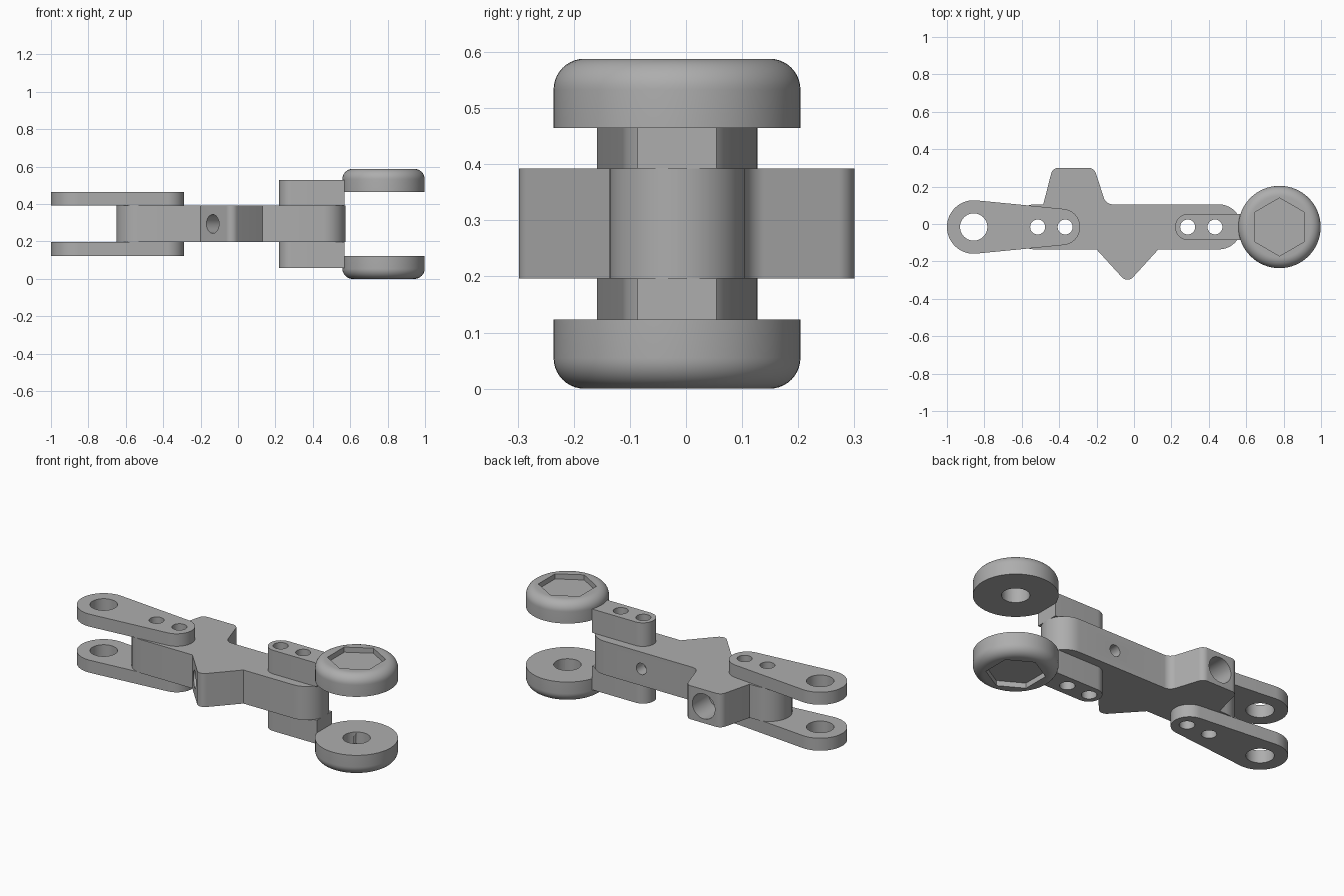
import bpy, bmesh, math
from mathutils import Vector, Matrix

cube = bpy.data.objects.get("Cube")
if cube:
    bpy.data.objects.remove(cube, do_unlink=True)

HEIGHT, MID_Y = 0.588, -0.016
BODY_LOW, BODY_HIGH = 0.196, 0.392
HOLE, BORE = 0.04, 0.073

steel = bpy.data.materials.new("grey_steel")
steel.use_nodes = True
grey = (0.42, 0.42, 0.42, 1)
steel.diffuse_color = grey
steel.node_tree.nodes["Principled BSDF"].inputs["Base Color"].default_value = grey


def make_object(name, bm):
    bmesh.ops.recalc_face_normals(bm, faces=bm.faces)
    mesh = bpy.data.meshes.new(name)
    bm.to_mesh(mesh)
    bm.free()
    mesh.materials.append(steel)
    obj = bpy.data.objects.new(name, mesh)
    bpy.context.collection.objects.link(obj)
    return obj


def select_only(obj):
    bpy.ops.object.select_all(action='DESELECT')
    obj.select_set(True)
    bpy.context.view_layer.objects.active = obj


def smooth(obj):
    select_only(obj)
    bpy.ops.object.shade_smooth_by_angle(angle=math.radians(30))


def prism(name, outline, low, high):
    bm = bmesh.new()
    face = bm.faces.new([bm.verts.new((x, y, low)) for x, y in outline])
    top = bmesh.ops.extrude_face_region(bm, geom=[face])["geom"]
    verts = [v for v in top if isinstance(v, bmesh.types.BMVert)]
    bmesh.ops.translate(bm, verts=verts, vec=(0, 0, high - low))
    return make_object(name, bm)


def arc(x, y, r, start, end, steps=24):
    angles = [start + (end - start) * i / steps for i in range(steps + 1)]
    return [(x + r * math.cos(a), y + r * math.sin(a)) for a in angles]


def rounded(corners, steps=10):
    """Outline from (x, y, radius) corners, each rounded by its own radius."""
    outline = []
    for i, (x, y, r) in enumerate(corners):
        p = Vector((x, y))
        a = (Vector(corners[i - 1][:2]) - p).normalized()
        b = (Vector(corners[(i + 1) % len(corners)][:2]) - p).normalized()
        if r == 0:
            outline.append((x, y))
            continue
        half = a.angle(b) / 2
        centre = p + (a + b).normalized() * (r / math.sin(half))
        tangent = r / math.tan(half)
        u, v = p + a * tangent - centre, p + b * tangent - centre
        turn = u.angle(v)
        for k in range(steps + 1):
            t = k / steps
            q = (u * math.sin((1 - t) * turn) + v * math.sin(t * turn)) / math.sin(turn)
            outline.append(tuple(centre + q))
    return outline


def drill(obj, at, direction, radius, length, sides=40):
    """Cut a round or many-sided hole centred on a point along a direction."""
    bm = bmesh.new()
    turn = Vector(direction).to_track_quat('Z', 'Y').to_matrix().to_4x4()
    bmesh.ops.create_cone(bm, cap_ends=True, segments=sides, radius1=radius,
                          radius2=radius, depth=length,
                          matrix=Matrix.Translation(at) @ turn)
    cutter = make_object("hole_cutter", bm)
    cutter.hide_render = True
    mod = obj.modifiers.new("hole", 'BOOLEAN')
    mod.operation, mod.solver, mod.object = 'DIFFERENCE', 'EXACT', cutter
    select_only(obj)
    bpy.ops.object.modifier_apply(modifier=mod.name)
    bpy.data.objects.remove(cutter, do_unlink=True)


def drill_down(obj, x, radius):
    drill(obj, (x, MID_Y, HEIGHT / 2), (0, 0, 1), radius, 2)


def mirrored_copy(obj, name):
    bm = bmesh.new()
    bm.from_mesh(obj.data)
    for v in bm.verts:
        v.co.z = HEIGHT - v.co.z
    bmesh.ops.reverse_faces(bm, faces=bm.faces)
    smooth(make_object(name, bm))


ARM_HOLES, BLOCK_HOLES = (-0.515, -0.368), (0.287, 0.433)

# Central body with a square lug at the back and a pointed lug at the front
front, back, end = -0.136, 0.105, 0.1204
body = prism("body", rounded([
    (-0.65, front, end), (-0.2, front, 0), (-0.035, -0.317, 0.04), (0.13, front, 0),
    (0.574, front, end), (0.574, back, end),
    (-0.15, back, 0.05), (-0.213, 0.3, 0.04), (-0.435, 0.3, 0.04), (-0.485, back, 0),
    (-0.65, back, end)]), BODY_LOW, BODY_HIGH)
for x in ARM_HOLES + BLOCK_HOLES:
    drill_down(body, x, HOLE)
mid_z = HEIGHT / 2
drill(body, (-0.324, 0.3, mid_z), (0, 1, 0), BORE, 0.3)
drill(body, (0.215, back, mid_z), (0, 1, 0), 0.033, 0.14)
drill(body, (-0.135, -0.207, mid_z), (-0.74, -0.68, 0), 0.05, 0.2)
smooth(body)

# Tapered arms
big_x, big_r, small_x, small_r = -0.857, 0.143, -0.385, 0.097
tangent = math.acos((big_r - small_r) / (small_x - big_x))
arm = prism("lower_arm",
            arc(big_x, MID_Y, big_r, tangent, 2 * math.pi - tangent, 40)
            + arc(small_x, MID_Y, small_r, -tangent, tangent, 30), 0.123, BODY_LOW)
drill_down(arm, big_x, BORE)
for x in ARM_HOLES:
    drill_down(arm, x, HOLE)
smooth(arm)
mirrored_copy(arm, "upper_arm")

# Spacer blocks carrying the rollers
half = 0.07
block = prism("lower_block", rounded([
    (0.22, MID_Y + half, half - 0.001), (0.22, MID_Y - half, half - 0.001),
    (0.57, MID_Y - half, 0), (0.57, MID_Y + half, 0)]), 0.058, BODY_LOW)
for x in BLOCK_HOLES:
    drill_down(block, x, HOLE)
smooth(block)
mirrored_copy(block, "upper_block")

# Rollers with a rounded outer rim, a hexagonal recess and a bore
roller_x, radius, thick, rim = 0.778, 0.22, 0.123, 0.055
profile = [(0, 0)] + arc(radius - rim, rim, rim, -math.pi / 2, 0, 10)
profile += [(radius, thick), (0, thick)]
bm = bmesh.new()
verts = [bm.verts.new((x, 0, z)) for x, z in profile]
edges = [bm.edges.new(pair) for pair in zip(verts, verts[1:])]
bmesh.ops.spin(bm, geom=verts + edges, cent=(0, 0, 0), axis=(0, 0, 1),
               angle=2 * math.pi, steps=64)
bmesh.ops.remove_doubles(bm, verts=bm.verts, dist=0.0001)
bmesh.ops.translate(bm, verts=bm.verts, vec=(roller_x, MID_Y, 0))
roller = make_object("lower_roller", bm)
drill_down(roller, roller_x, BORE)
drill(roller, (roller_x, MID_Y, 0), (0, 0, 1), 0.155, 0.06, sides=6)
smooth(roller)
mirrored_copy(roller, "upper_roller")
